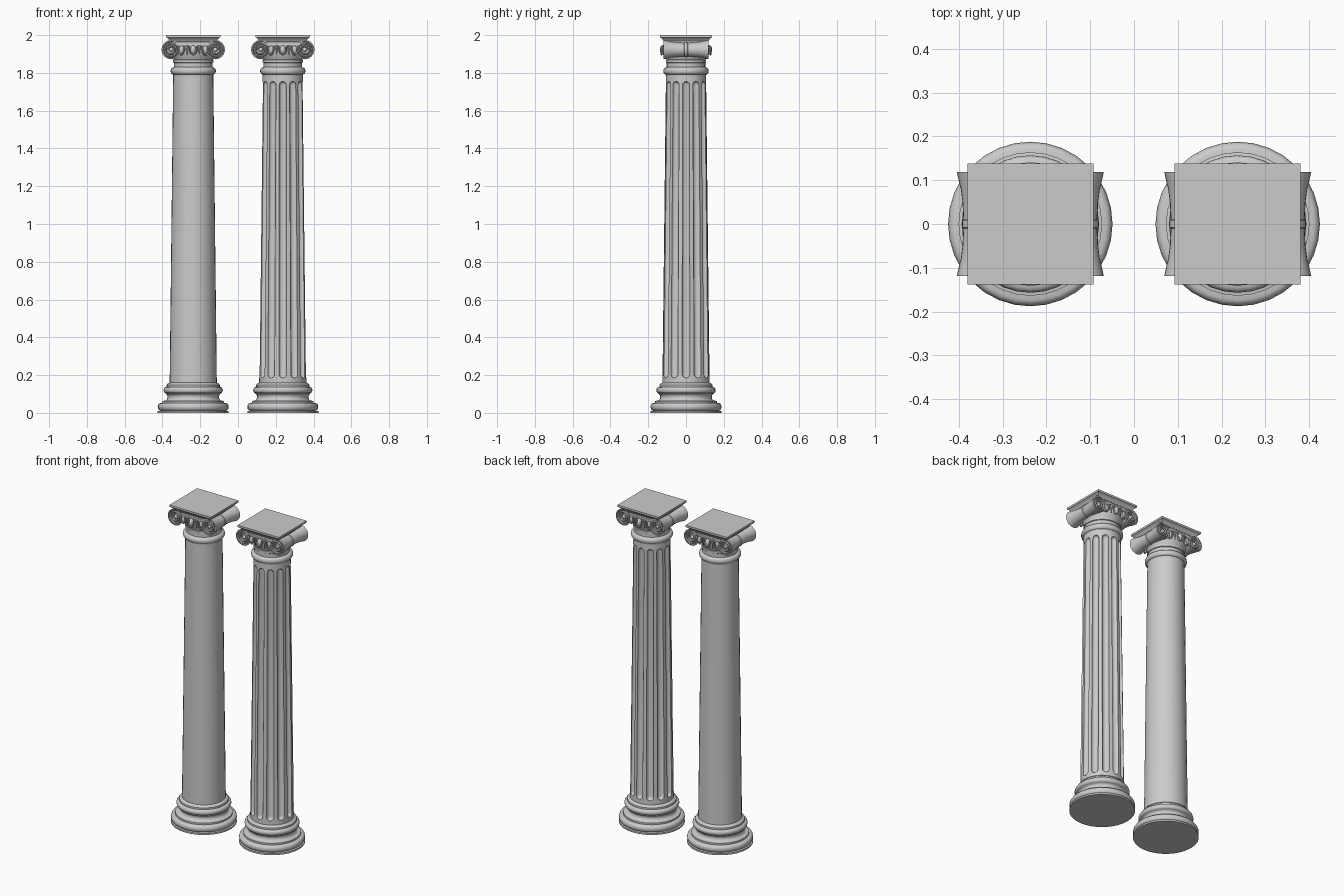
import bpy, bmesh
from math import sin, cos, pi, radians
from mathutils import Matrix

cube = bpy.data.objects.get("Cube")
if cube:
    bpy.data.objects.remove(cube)

stone = bpy.data.materials.new("pale_grey_stone")
stone.use_nodes = True
stone.diffuse_color = (0.6, 0.6, 0.6, 1)
bsdf = next(n for n in stone.node_tree.nodes if n.type == 'BSDF_PRINCIPLED')
bsdf.inputs["Base Color"].default_value = stone.diffuse_color


def lathe(bm, profile, n=32, matrix=Matrix(), turn=0.0):
    """Sweep (radius, height) points round z, capping both ends."""
    rings = [[bm.verts.new(matrix @ Matrix.Rotation(turn + 2 * pi * i / n, 4, 'Z')
                           @ Matrix.Translation((r, 0, z)).translation)
              for i in range(n)] for r, z in profile]
    for a, b in zip(rings, rings[1:]):
        for i in range(n):
            j = (i + 1) % n
            bm.faces.new((a[i], a[j], b[j], b[i]))
    bm.faces.new(rings[0][::-1])
    bm.faces.new(rings[-1])


def bulge(r, depth, z0, z1, steps=6):
    """Half-round moulding; a negative depth makes a hollow."""
    return [(r + depth * sin(pi * i / steps), (z0 + z1) / 2 - (z1 - z0) / 2 * cos(pi * i / steps))
            for i in range(steps + 1)]


def finish(obj, angle=35):
    obj.data.materials.clear()
    obj.data.materials.append(stone)
    obj.data.shade_smooth()
    obj.data.set_sharp_from_angle(angle=radians(angle))


def add(name, bm, x):
    bmesh.ops.recalc_face_normals(bm, faces=bm.faces)
    mesh = bpy.data.meshes.new(name)
    bm.to_mesh(mesh)
    bm.free()
    obj = bpy.data.objects.new(name, mesh)
    obj.location.x = x
    bpy.context.collection.objects.link(obj)
    finish(obj)
    return obj


def evaluated_mesh(obj):
    deps = bpy.context.evaluated_depsgraph_get()
    return bpy.data.meshes.new_from_object(obj.evaluated_get(deps))


def tubes(name, paths, radius, x):
    """Round ribs along several point paths, as one mesh."""
    curve = bpy.data.curves.new(name, 'CURVE')
    curve.dimensions = '3D'
    curve.bevel_depth = radius
    curve.bevel_resolution = 1
    curve.use_fill_caps = True
    for path in paths:
        spline = curve.splines.new('POLY')
        spline.points.add(len(path) - 1)
        for point, co in zip(spline.points, path):
            point.co = (*co, 1)
    temp = bpy.data.objects.new(name + "_path", curve)
    bpy.context.collection.objects.link(temp)
    mesh = evaluated_mesh(temp)
    bpy.data.objects.remove(temp)
    obj = bpy.data.objects.new(name, mesh)
    obj.location.x = x
    bpy.context.collection.objects.link(obj)
    finish(obj, 60)


BOTTOM, TOP = 0.155, 1.79
R_LOW, R_HIGH = 0.125, 0.106
SLOPE = (R_HIGH - R_LOW) / (TOP - BOTTOM)
VX, VZ = 0.117, 1.923          # volute centre
FACE = 0.113                   # depth of the capital's front face


def build_shaft(kind, x, fluted):
    bm = bmesh.new()
    lathe(bm, [(R_LOW, BOTTOM - 0.01), (R_HIGH, TOP + 0.01)], 48 if fluted else 32)
    shaft = add(kind + "_shaft", bm, x)
    if not fluted:
        return
    # Round-ended flutes, leaning with the taper
    w0, w1, z0, z1 = 0.021, 0.019, 0.185, 1.755
    arc = [radians(a) for a in (3, 25, 45, 65, 90)]
    profile = [(w0 * sin(a), z0 + w0 - w0 * cos(a)) for a in arc]
    profile += [(w1 * sin(a), z1 - w1 + w1 * cos(a)) for a in reversed(arc)]
    shear = Matrix.Translation((R_LOW - SLOPE * BOTTOM, 0, 0))
    shear[0][2] = SLOPE
    bm = bmesh.new()
    for i in range(12):
        lathe(bm, profile, 16, Matrix.Rotation(i * pi / 6, 4, 'Z') @ shear)
    cutter = add("flute_cutter", bm, x)
    cutter.hide_render = True
    cut = shaft.modifiers.new("flutes", 'BOOLEAN')
    cut.operation = 'DIFFERENCE'
    cut.solver = 'EXACT'
    cut.object = cutter
    mesh = evaluated_mesh(shaft)
    shaft.modifiers.clear()
    shaft.data = mesh
    bpy.data.objects.remove(cutter)
    finish(shaft)


def build_capital(kind, x):
    # Collar, neck and flaring echinus
    bm = bmesh.new()
    lathe(bm, [(0.106, 1.785)] + bulge(0.108, 0.012, 1.792, 1.828)
          + [(0.102, 1.83), (0.102, 1.853), (0.107, 1.856), (0.107, 1.868),
             (0.103, 1.87), (0.112, 1.89), (0.12, 1.915), (0.122, 1.945)])
    add(kind + "_neck", bm, x)

    # Eggs and darts on front and back
    bm = bmesh.new()
    shells = []
    for side in (-pi / 2, pi / 2):
        for k in range(-2, 3):
            spin = Matrix.Rotation(side + k * pi / 12, 4, 'Z')
            if k % 2 == 0:
                place = spin @ Matrix.Translation((0.122, 0, 1.922))
                bmesh.ops.create_uvsphere(bm, u_segments=12, v_segments=8, radius=1,
                                          matrix=place @ Matrix.Diagonal((0.017, 0.015, 0.025, 1)))
                shells.append([place @ Matrix.Translation(
                    (0.008, 0.021 * cos(a), 0.018 + 0.045 * sin(a))).translation
                    for a in [pi + pi * i / 8 for i in range(9)]])
            else:
                bmesh.ops.create_cone(bm, cap_ends=True, segments=6, radius1=0.001, radius2=0.009,
                                      depth=0.05, matrix=spin @ Matrix.Translation((0.124, 0, 1.92)))
    add(kind + "_eggs_and_darts", bm, x)
    tubes(kind + "_egg_shells", shells, 0.004, x)

    # Trumpet-shaped bolsters with a central band, and the eyes
    half = [(0.043, 0.106), (0.045, 0.119), (0.051, 0.119), (0.048, 0.105), (0.042, 0.08),
            (0.038, 0.05), (0.036, 0.01), (0.039, 0.008)]
    profile = half + [(r, -y) for r, y in reversed(half)]
    bm = bmesh.new()
    for s in (-1, 1):
        centre = Matrix.Translation((s * VX, 0, VZ)) @ Matrix.Rotation(pi / 2, 4, 'X')
        lathe(bm, profile, 24, centre)
        for end in (-1, 1):
            bmesh.ops.create_uvsphere(bm, u_segments=12, v_segments=8, radius=0.012,
                                      matrix=centre @ Matrix.Translation((0, 0, end * 0.108)))
    add(kind + "_volute_bolsters", bm, x)

    # Spiral ribs running across the channel
    paths = []
    for y in (-FACE, FACE):
        spiral = []
        for i in range(41):
            a = pi / 2 - i * 2.25 * 2 * pi / 40
            r = 0.045 - 0.031 * i / 40
            spiral.append((VX + r * cos(a), y, VZ + r * sin(a)))
        paths.append([(-px, py, pz) for px, py, pz in reversed(spiral)] + spiral)
        paths.append([(-0.085, y, 1.947), (0.085, y, 1.947)])
    tubes(kind + "_volute_spirals", paths, 0.005, x)

    # Channel block between the volutes
    bm = bmesh.new()
    bmesh.ops.create_cube(bm, size=1, matrix=Matrix.Translation((0, 0, 1.96))
                          @ Matrix.Diagonal((2 * VX, 2 * FACE, 0.03, 1)))
    add(kind + "_channel", bm, x)

    # Square moulded slab
    bm = bmesh.new()
    slab = [(0.86, 1.968), (0.89, 1.974), (0.92, 1.98), (0.97, 1.986), (1, 1.988), (1, 2)]
    lathe(bm, [(r * 2 ** 0.5, z) for r, z in slab], 4,
          Matrix.Diagonal((0.144, 0.138, 1, 1)), pi / 4)
    add(kind + "_abacus", bm, x)


def build_base(kind, x):
    # Plinth disc, large torus, hollow, small torus, fillet
    bm = bmesh.new()
    lathe(bm, [(0.188, 0), (0.188, 0.01), (0.174, 0.011)] + bulge(0.174, 0.014, 0.012, 0.052)
          + [(0.164, 0.053), (0.164, 0.063)] + bulge(0.15, -0.014, 0.065, 0.102)
          + bulge(0.145, 0.012, 0.104, 0.136)
          + [(0.141, 0.137), (0.141, 0.148), (0.134, 0.156), (0.124, 0.16)])
    add(kind + "_base", bm, x)


for kind, x, fluted in (("plain", -0.237, False), ("fluted", 0.237, True)):
    build_base(kind, x)
    build_shaft(kind, x, fluted)
    build_capital(kind, x)
